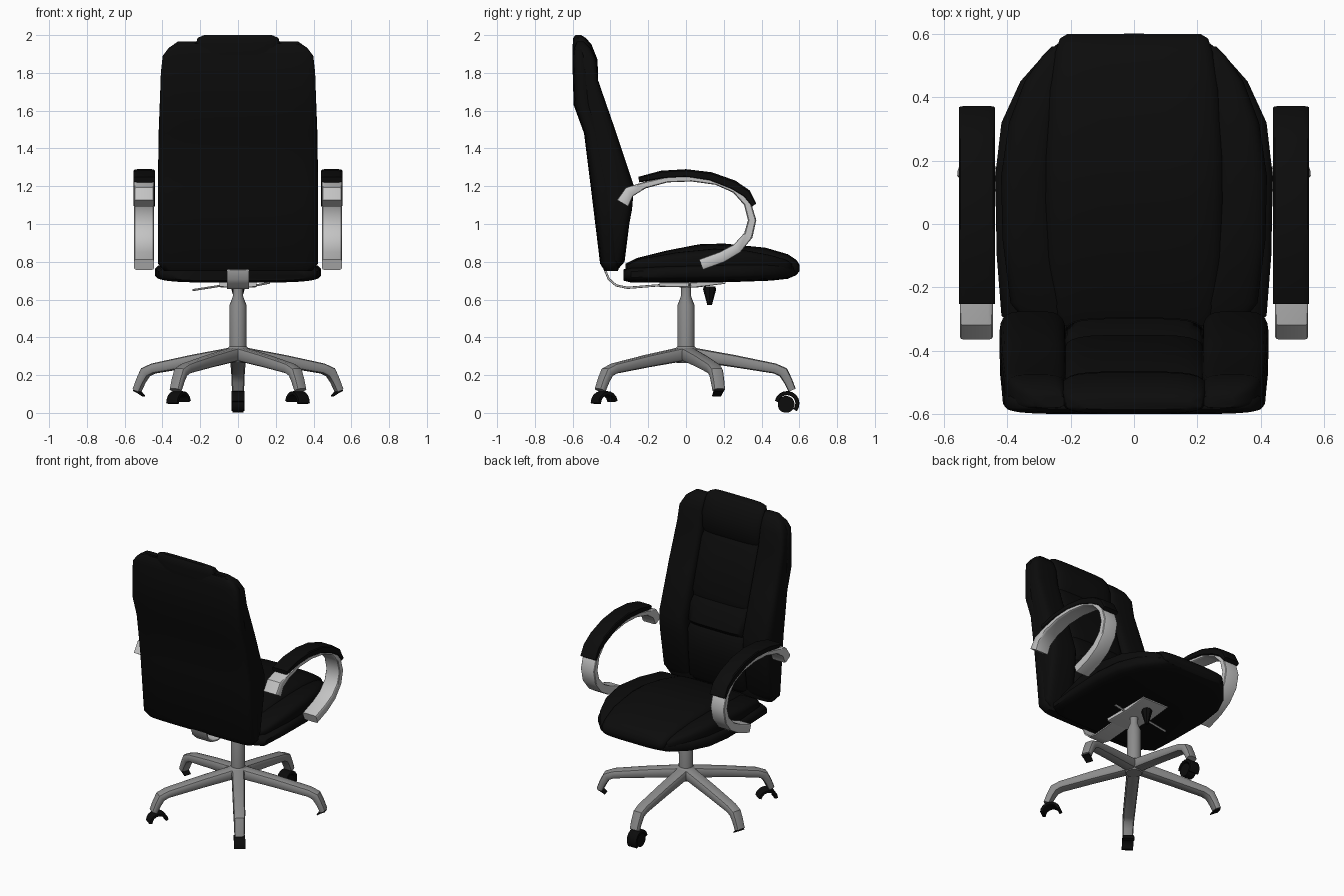
import bpy, bmesh, math
from mathutils import Vector, Matrix

if "Cube" in bpy.data.objects:
    bpy.data.objects.remove(bpy.data.objects["Cube"])


def material(name, v):
    m = bpy.data.materials.new(name)
    m.diffuse_color = (v, v, v, 1)
    m.use_nodes = True
    m.node_tree.nodes["Principled BSDF"].inputs["Base Color"].default_value = m.diffuse_color
    return m


LEATHER = material("black leather", 0.0035)
PLASTIC = material("black plastic", 0.0035)
STEEL = material("grey steel", 0.26)
SILVER = material("pale silver", 0.55)


def oval(n, power):
    """Unit rounded-box outline with n points."""
    pts = []
    for i in range(n):
        a = 2 * math.pi * (i + 0.5) / n
        c, s = math.cos(a), math.sin(a)
        pts.append((math.copysign(abs(c) ** (2 / power), c),
                    math.copysign(abs(s) ** (2 / power), s)))
    return pts


def skin(name, rings, mat, angle=40, turn=0, mirror=False):
    """Join rings of points into a closed solid."""
    bm = bmesh.new()
    rows = [[bm.verts.new((-p[0] if mirror else p[0], p[1], p[2])) for p in r] for r in rings]
    n = len(rows[0])
    for a, b in zip(rows, rows[1:]):
        for i in range(n):
            bm.faces.new((a[i], a[(i + 1) % n], b[(i + 1) % n], b[i]))
    bm.faces.new(rows[0])
    bm.faces.new(rows[-1])
    bmesh.ops.recalc_face_normals(bm, faces=bm.faces)
    bm.transform(Matrix.Rotation(turn, 4, 'Z'))
    me = bpy.data.meshes.new(name)
    bm.to_mesh(me)
    bm.free()
    me.materials.append(mat)
    me.shade_smooth()
    me.set_sharp_from_angle(angle=math.radians(angle))
    ob = bpy.data.objects.new(name, me)
    bpy.context.collection.objects.link(ob)
    return ob


def upright(name, rows, power=4, mirror=False, n=24):
    """Cushion stacked along z: rows of (z, x0, x1, y0, y1)."""
    rings = [[((x0 + x1) / 2 + u * (x1 - x0) / 2, (y0 + y1) / 2 + v * (y1 - y0) / 2, z)
              for u, v in oval(n, power)] for z, x0, x1, y0, y1 in rows]
    return skin(name, rings, LEATHER, 50, mirror=mirror)


def flat(name, rows, power=4, mirror=False, n=24):
    """Cushion laid along y: rows of (y, x0, x1, z0, z1)."""
    rings = [[((x0 + x1) / 2 + u * (x1 - x0) / 2, y, (z0 + z1) / 2 + v * (z1 - z0) / 2)
              for u, v in oval(n, power)] for y, x0, x1, z0, z1 in rows]
    return skin(name, rings, LEATHER, 50, mirror=mirror)


def sweep(name, path, mat, x0, x1, power=8, n=12, turn=0, mirror=False, taper=1.0):
    """Bar following (y, z, thickness) points, spanning x0 to x1."""
    rings = []
    for i, (y, z, t) in enumerate(path):
        a, b = path[max(i - 1, 0)], path[min(i + 1, len(path) - 1)]
        d = Vector((b[0] - a[0], b[1] - a[1])).normalized()
        k = 1 + (taper - 1) * i / (len(path) - 1)
        rings.append([((x0 + x1) / 2 + u * k * (x1 - x0) / 2, y - d.y * v * t / 2, z + d.x * v * t / 2)
                      for u, v in oval(n, power)])
    return skin(name, rings, mat, 35, turn, mirror)


def turned(name, profile, mat, centre=(0, 0), n=16):
    """Round part from (radius, z) points."""
    rings = [[(centre[0] + r * math.cos(2 * math.pi * i / n),
               centre[1] + r * math.sin(2 * math.pi * i / n), z) for i in range(n)] for r, z in profile]
    return skin(name, rings, mat, 35)


# Backrest shell
shell = [(0.75, .39, -.43, -.36), (0.79, .425, -.455, -.35), (1.2, .425, -.505, -.36),
         (1.48, .42, -.54, -.44), (1.63, .415, -.595, -.49), (1.8, .41, -.6, -.51),
         (1.89, .40, -.6, -.53), (1.93, .37, -.595, -.54), (1.955, .32, -.585, -.55)]
upright("backrest_shell", [(z, -w, w, a, b) for z, w, a, b in shell], 5)

# Backrest centre: lumbar pad, middle panel, headrest
upright("lumbar_pad", [(0.76, -.2, .2, -.42, -.36), (0.8, -.22, .22, -.42, -.325), (1.0, -.22, .22, -.42, -.30),
                       (1.13, -.22, .22, -.43, -.295), (1.18, -.21, .21, -.44, -.33)])
upright("back_panel_lower", [(1.15, -.21, .21, -.44, -.33), (1.19, -.22, .22, -.44, -.298),
                             (1.3, -.22, .22, -.46, -.325), (1.36, -.21, .21, -.47, -.365)])
upright("back_panel_upper", [(1.33, -.21, .21, -.46, -.36), (1.38, -.22, .22, -.48, -.35),
                             (1.7, -.22, .22, -.54, -.455), (1.76, -.21, .21, -.55, -.49)])
upright("headrest", [(1.72, -.21, .21, -.56, -.49), (1.77, -.225, .225, -.59, -.465), (1.87, -.23, .23, -.6, -.468),
                     (1.95, -.225, .225, -.6, -.5), (1.985, -.215, .215, -.597, -.53), (2.0, -.18, .18, -.585, -.555)])

# Seat base and centre cushion
base = [(-.33, .36, .70, .76), (-.29, .42, .69, .775), (-.1, .435, .69, .79), (.15, .44, .69, .80),
        (.32, .42, .695, .80), (.45, .36, .70, .80), (.54, .28, .71, .80), (.585, .22, .73, .785)]
flat("seat_base", [(y, -w, w, a, b) for y, w, a, b in base])
crown = [(-.32, .24, .75, .79), (-.26, .26, .74, .82), (-.1, .28, .74, .86), (.07, .285, .74, .893),
         (.2, .285, .74, .897), (.42, .27, .74, .875), (.54, .25, .73, .84), (.585, .235, .73, .81),
         (.6, .21, .75, .785)]
flat("seat_cushion", [(y, -w, w, a, b) for y, w, a, b in crown])

# Painted-steel armrest loops follow this curve
loop = [(-.335, 1.11, .07), (-.30, 1.17, .06), (-.22, 1.205, .035), (-.1, 1.235, .03), (.03, 1.24, .03),
        (.16, 1.222, .03), (.26, 1.18, .035), (.325, 1.11, .04), (.35, 1.02, .045), (.33, .94, .05),
        (.27, .87, .055), (.19, .825, .06), (.08, .785, .06)]
pad = [(-.25, 1.235, .03), (-.13, 1.26, .045), (.0, 1.268, .045), (.13, 1.25, .05),
       (.25, 1.205, .055), (.32, 1.16, .05), (.36, 1.10, .03)]

for side, flip in (("right", False), ("left", True)):
    # Backrest side bolsters
    upright(side + "_back_bolster", [
        (0.77, .23, .39, -.42, -.36), (0.81, .215, .42, -.43, -.335), (1.08, .215, .425, -.46, -.285),
        (1.2, .215, .425, -.48, -.275), (1.5, .215, .42, -.52, -.375), (1.76, .215, .41, -.56, -.465),
        (1.87, .22, .40, -.58, -.475), (1.93, .22, .37, -.585, -.505), (1.965, .22, .32, -.58, -.54)],
        mirror=flip)
    # Seat side bolsters in two layers
    flat(side + "_seat_bolster", [
        (-.31, .2, .34, .75, .785), (-.25, .22, .39, .75, .815), (-.05, .25, .415, .75, .85),
        (.15, .26, .42, .75, .87), (.32, .25, .395, .75, .86), (.45, .23, .345, .75, .835),
        (.53, .22, .29, .75, .81), (.56, .21, .26, .76, .79)], 3, flip)
    # Arm loop and its pad
    sweep(side + "_arm_loop", loop, SILVER, .445, .55, mirror=flip)
    sweep(side + "_arm_pad", pad, PLASTIC, .438, .553, 6, mirror=flip)

# Tilt mechanism: back strap, plate, lever and tension knob
sweep("back_strap", [(-.43, .76, .012), (-.41, .71, .012), (-.37, .675, .012), (-.31, .662, .012),
                     (-.15, .675, .012), (.0, .685, .012)], SILVER, -.06, .06)
sweep("mechanism_plate", [(-.14, .68, .025), (.05, .678, .03), (.21, .69, .012)], SILVER, -.1, .1)
skin("tilt_lever", [[(x, .02 + .008 * u, z + .006 * v) for u, v in oval(8, 2)]
                    for x, z in ((-.24, .65), (-.08, .675), (.08, .672), (.17, .69))], SILVER)
turned("tension_knob", [(.012, .57), (.035, .655), (.03, .67)], PLASTIC, (0, .125), 8)

# Gas column and hub
turned("gas_column", [(.045, .30), (.045, .57), (.026, .62), (.026, .68)], STEEL)
turned("hub", [(.05, .265), (.062, .28), (.062, .335), (.045, .352)], STEEL)

# Five-star base: curved hoods remain over three castors, small stubs on the other two
for i in range(5):
    turn = i * 2 * math.pi / 5
    sweep("base_leg_%d" % (i + 1), [(.02, .312, .075), (.25, .275, .066), (.47, .235, .055),
                                    (.515, .215, .058), (.54, .17, .048), (.562, .12, .042)],
          STEEL, -.042, .042, 3.5, 12, turn, taper=.78)
    if i in (1, 4):
        sweep("castor_stub_%d" % (i + 1), [(.525, .09, .006), (.55, .11, .014), (.575, .12, .01)],
              PLASTIC, -.025, .025, turn=turn)
    else:
        # Hood arcs over the wheel
        arc = [(.535 + .055 * math.cos(math.radians(a)), .05 + .055 * math.sin(math.radians(a)), .022)
               for a in range(-40 if i == 0 else 0, 171, 21)]
        sweep("castor_hood_%d" % (i + 1), arc, PLASTIC, -.036, .036, turn=turn)
        if i == 0:
            skin("castor_wheel", [[(x, .53 + .045 * u, .045 + .045 * v) for u, v in oval(16, 2)]
                                  for x in (-.03, .03)], PLASTIC)
